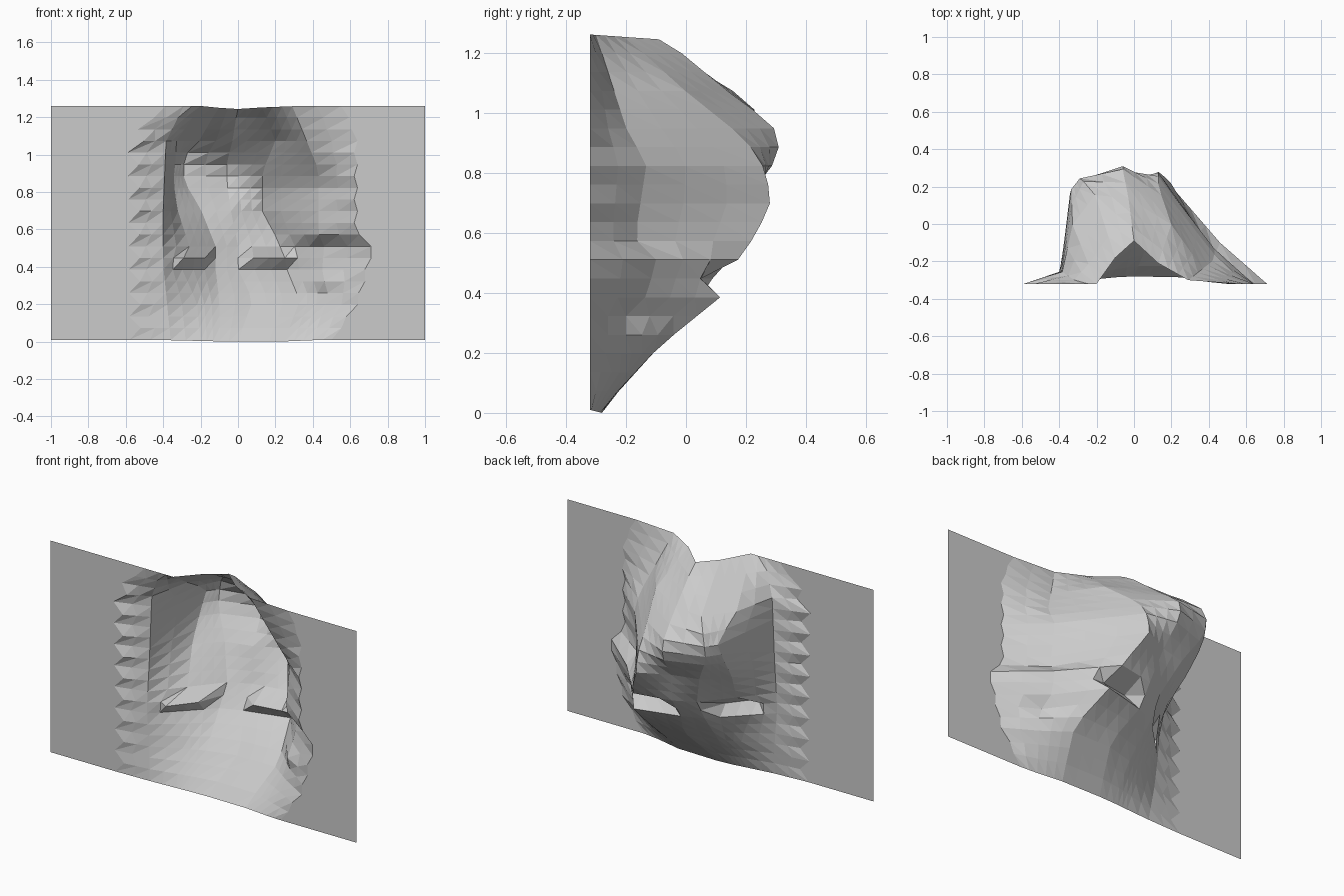
import bpy, bmesh

if "Cube" in bpy.data.objects:
    bpy.data.objects.remove(bpy.data.objects["Cube"])

# Guide lines running up the relief sheet: (z, x, y) key points
left_edge = [(0, -1, -.32), (1.25, -1, -.32)]
left_foot = [(0, -.55, -.32), (1.0, -.56, -.32), (1.25, -.45, -.32)]
left_base = [(0, -.36, -.31), (.2, -.38, -.285), (.4, -.4, -.28), (.7, -.4, -.255),
             (1.06, -.385, -.255), (1.25, -.29, -.32)]
left_rim = [(0, -.2, -.295), (.2, -.22, -.2), (.38, -.3, -.18), (.44, -.29, -.18),
            (.5, -.26, -.1), (.7, -.325, .04), (.85, -.345, .15), (.95, -.335, .19),
            (1.06, -.33, 0), (1.25, -.2, -.32)]
left_cheek = [(0, -.1, -.285), (.21, -.1, -.14), (.38, -.12, 0), (.5, -.12, .07),
              (.7, -.2, .16), (.85, -.29, .23), (.98, -.29, .25),
              (1.06, -.21, .16), (1.25, -.1, -.18)]
centre = [(0, 0, -.28), (.21, .08, -.09), (.38, 0, .05), (.5, 0, .13),
          (.7, -.04, .2), (.85, -.06, .315), (.95, -.06, .29), (1.06, -.03, .14),
          (1.25, 0, -.09)]
right_crest = [(0, .25, -.285), (.21, .33, -.09), (.38, .26, .12), (.44, .25, .13),
               (.58, .19, .23), (.68, .13, .28), (.79, .13, .27), (.9, .13, .2),
               (1.06, .2, 0), (1.25, .13, -.21)]
right_slope = [(0, .4, -.31), (.2, .47, -.21), (.25, .48, -.2), (.32, .46, -.2),
               (.38, .45, -.13), (.5, .46, -.1), (.57, .43, -.17), (.83, .43, -.13),
               (.91, .43, -.19), (1.25, .29, -.3)]
right_foot = [(0, .5, -.32), (.2, .64, -.32), (.5, .72, -.32), (.57, .63, -.32),
              (1.1, .63, -.32), (1.25, .55, -.32)]
right_edge = [(0, 1, -.32), (1.25, 1, -.32)]

guides = [left_edge, left_foot, left_base, left_rim, left_cheek, centre,
          right_crest, right_slope, right_foot, right_edge]
splits = [1, 2, 2, 3, 2, 3, 3, 2, 1]      # columns between neighbouring guides
ROWS = 20
EYE_ROW = 7


def sample(guide, z):
    """Straight-line interpolation of a guide at height z."""
    for (z0, x0, y0), (z1, x1, y1) in zip(guide, guide[1:]):
        if z <= z1 + 1e-6:
            t = (z - z0) / (z1 - z0)
            return x0 + (x1 - x0) * t, y0 + (y1 - y0) * t
    return guide[-1][1:]


# Relief sheet: loft the guides row by row
bm = bmesh.new()
grid = []
for r in range(ROWS + 1):
    z = 1.25 * r / ROWS
    pts = [sample(g, z) for g in guides]
    # ragged borders where the relief meets the flat panel
    jag = .03 if r % 2 else -.03
    pts[1] = (pts[1][0] + jag, pts[1][1])
    if 0 < r < ROWS:
        pts[8] = (pts[8][0] + jag * .3, pts[8][1])
    row = []
    for (a, b, n) in zip(pts, pts[1:], splits):
        for k in range(n):
            t = k / n
            row.append((a[0] + (b[0] - a[0]) * t, a[1] + (b[1] - a[1]) * t))
    row.append(pts[-1])
    # two short ledges of the eye sockets
    if r == EYE_ROW:
        row = [(x, y - .08 if -.3 < x < -.14 or .05 < x < .26 else y) for x, y in row]
    # top and bottom borders sag a little with depth
    sag = .25 if r == 0 else (.07 if r == ROWS else 0)
    grid.append([bm.verts.new((x, y, z + .01 - sag * (y + .32))) for x, y in row])

for low, high in zip(grid, grid[1:]):
    for i in range(len(low) - 1):
        a, b, c, d = low[i], low[i + 1], high[i + 1], high[i]
        bm.faces.new((a, b, c))
        bm.faces.new((a, c, d))

mesh = bpy.data.meshes.new("relief_sheet")
bm.to_mesh(mesh)
bm.free()
sheet = bpy.data.objects.new("relief_sheet", mesh)
bpy.context.collection.objects.link(sheet)
